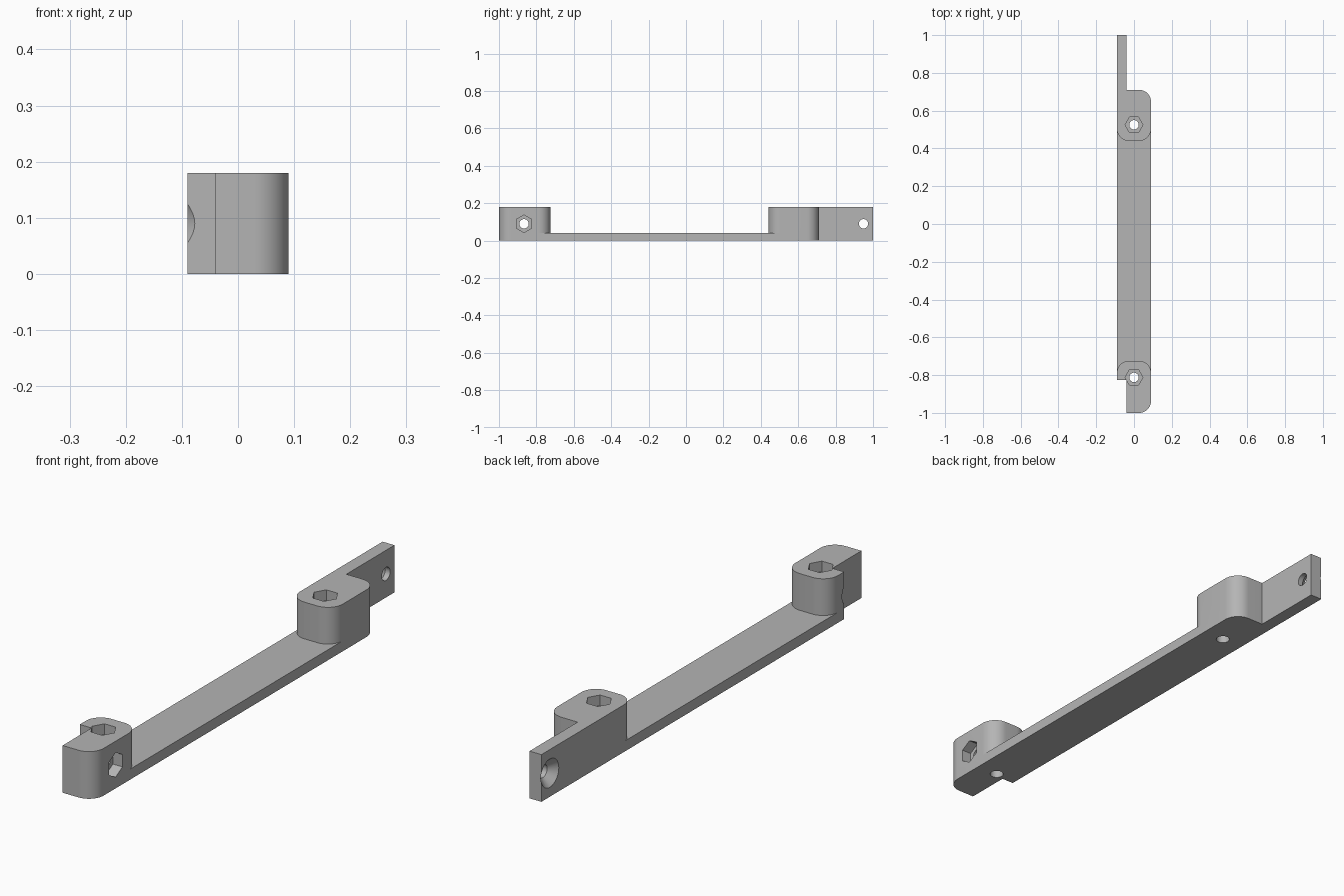
import bpy, bmesh, math
from mathutils import Vector

cube = bpy.data.objects.get("Cube")
if cube:
    bpy.data.objects.remove(cube, do_unlink=True)

GREY = (0.46, 0.46, 0.46, 1)
mat = bpy.data.materials.new("plain grey")
mat.use_nodes = True
mat.diffuse_color = GREY
mat.node_tree.nodes["Principled BSDF"].inputs["Base Color"].default_value = GREY

HALF, HEIGHT, PLATE, ROUND = 0.09, 0.18, 0.04, 0.0625
STEP = -0.04        # inner face of the tab and of the notch
MID = HEIGHT / 2


def loft(name, lower, upper):
    """Closed solid between two matching rings of points."""
    bm = bmesh.new()
    a = [bm.verts.new(p) for p in lower]
    b = [bm.verts.new(p) for p in upper]
    bm.faces.new(a)
    bm.faces.new(b)
    for i in range(len(a)):
        j = (i + 1) % len(a)
        bm.faces.new((a[i], a[j], b[j], b[i]))
    bmesh.ops.recalc_face_normals(bm, faces=bm.faces)
    mesh = bpy.data.meshes.new(name)
    bm.to_mesh(mesh)
    bm.free()
    mesh.materials.append(mat)
    obj = bpy.data.objects.new(name, mesh)
    bpy.context.collection.objects.link(obj)
    return obj


def slab(name, corners, top):
    """Upright slab; corners are (x, y, rounded)."""
    pts = []
    for i, (x, y, rounded) in enumerate(corners):
        p = Vector((x, y))
        if not rounded:
            pts.append(p)
            continue
        u = (Vector(corners[i - 1][:2]) - p).normalized() * ROUND
        v = (Vector(corners[(i + 1) % len(corners)][:2]) - p).normalized() * ROUND
        for k in range(13):
            t = k / 12 * math.pi / 2
            pts.append(p + u * (1 - math.sin(t)) + v * (1 - math.cos(t)))
    return loft(name, [(p.x, p.y, 0) for p in pts], [(p.x, p.y, top) for p in pts])


def bore(axis, centre, start, end, r1, r2, sides=32):
    """Straight or tapered cutter along x or z."""
    rings = []
    for h, r in ((start, r1), (end, r2)):
        ring = []
        for k in range(sides):
            t = 2 * math.pi * k / sides
            a, b = r * math.cos(t), r * math.sin(t)
            ring.append((centre[0] + a, centre[1] + b, h) if axis == "z"
                        else (h, centre[0] + b, centre[1] + a))
        rings.append(ring)
    obj = loft("cutter", *rings)
    obj.hide_render = True
    return obj


def combine(target, other, operation):
    mod = target.modifiers.new("combine", "BOOLEAN")
    mod.operation, mod.solver, mod.object = operation, "EXACT", other
    bpy.context.view_layer.objects.active = target
    bpy.ops.object.modifier_apply(modifier=mod.name)
    bpy.data.objects.remove(other, do_unlink=True)


# Thin strip carrying the full footprint, with end notch and tab
notch = [(-HALF, -0.825, False), (STEP, -0.825, False), (STEP, -1, False), (HALF, -1, True)]
tab = [(HALF, 0.71, True), (STEP, 0.71, False), (STEP, 1, False), (-HALF, 1, False)]
bracket = slab("bracket", notch + tab, PLATE)

# Tall end blocks
front = slab("front_block", notch + [(HALF, -0.725, True), (-HALF, -0.725, True)], HEIGHT)
back = slab("back_block", [(-HALF, 0.44, True), (HALF, 0.44, True)] + tab, HEIGHT)
combine(bracket, front, "UNION")
combine(bracket, back, "UNION")

# Vertical screw holes with nut pockets on top
HOLE, NUT, DEPTH = 0.025, 0.047, 0.04
for y in (-0.812, 0.525):
    combine(bracket, bore("z", (0, y), -0.1, 0.3, HOLE, HOLE), "DIFFERENCE")
    combine(bracket, bore("z", (0, y), HEIGHT - DEPTH, 0.3, NUT, NUT, 6), "DIFFERENCE")

# Sideways screw holes with tapered recesses for the screw heads
for y in (-0.866, 0.949):
    combine(bracket, bore("x", (y, MID), -0.2, 0.2, HOLE, HOLE), "DIFFERENCE")
    combine(bracket, bore("x", (y, MID), -0.092, -0.056, 0.056, 0.02), "DIFFERENCE")

# Sideways nut pocket in the front block
combine(bracket, bore("x", (-0.866, MID), HALF - DEPTH, 0.2, NUT, NUT, 6), "DIFFERENCE")

bpy.ops.object.select_all(action="DESELECT")
bracket.select_set(True)
bpy.context.view_layer.objects.active = bracket
bpy.ops.object.shade_smooth_by_angle(angle=math.radians(30))
